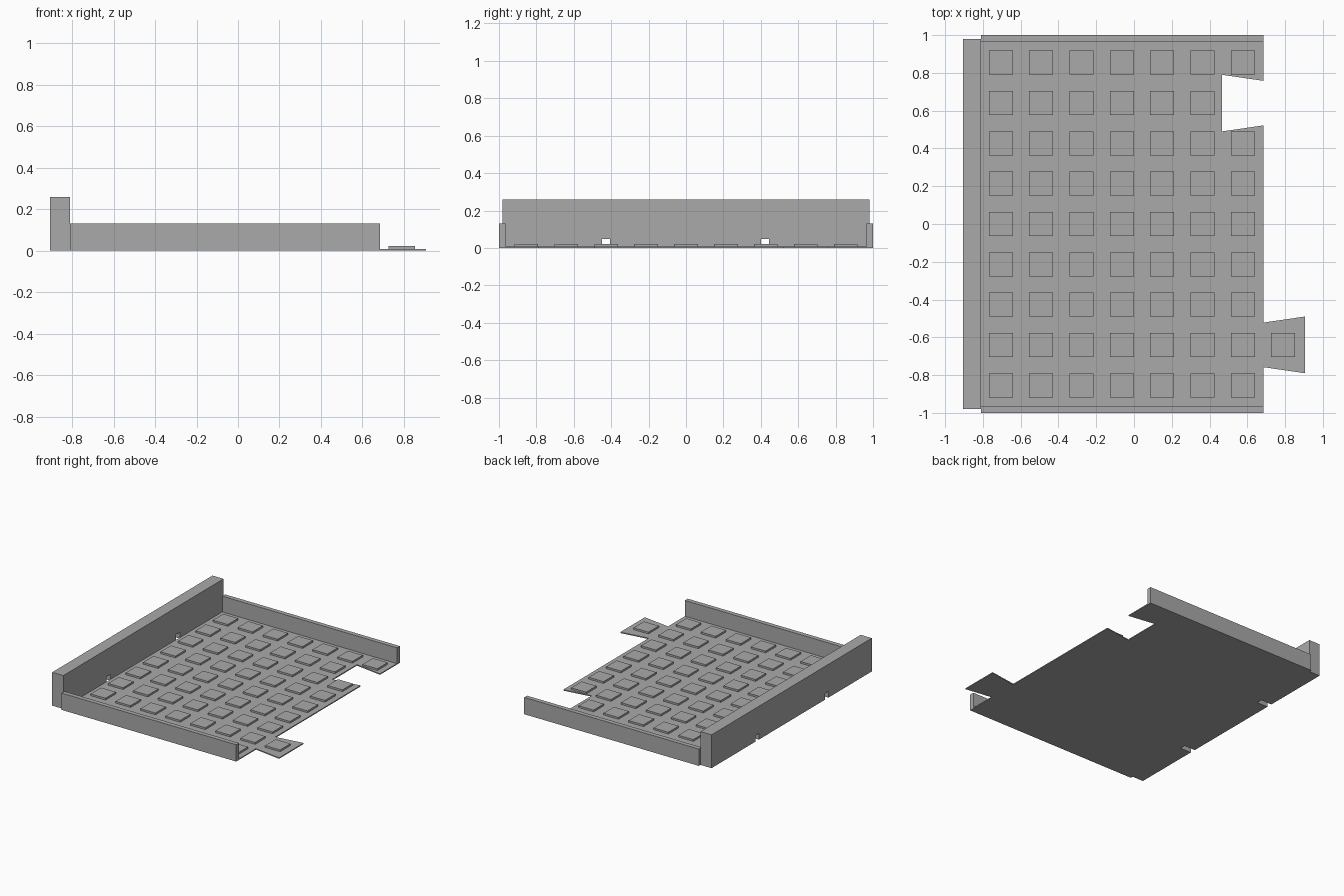
import bpy
import bmesh
from mathutils import Vector

cube = bpy.data.objects.get("Cube")
if cube:
    bpy.data.objects.remove(cube, do_unlink=True)

GREY = (0.4, 0.4, 0.4, 1.0)
grey = bpy.data.materials.new("plain grey")
grey.use_nodes = True
grey.diffuse_color = GREY
grey.node_tree.nodes["Principled BSDF"].inputs["Base Color"].default_value = GREY


def extrude_outline(name, points, direction):
    """Solid made by extruding a closed planar outline."""
    bm = bmesh.new()
    face = bm.faces.new([bm.verts.new(p) for p in points])
    result = bmesh.ops.extrude_face_region(bm, geom=[face], use_keep_orig=True)
    moved = [g for g in result["geom"] if isinstance(g, bmesh.types.BMVert)]
    bmesh.ops.translate(bm, verts=moved, vec=Vector(direction))
    bmesh.ops.recalc_face_normals(bm, faces=bm.faces)
    mesh = bpy.data.meshes.new(name)
    bm.to_mesh(mesh)
    bm.free()
    mesh.materials.append(grey)
    obj = bpy.data.objects.new(name, mesh)
    bpy.context.collection.objects.link(obj)
    return obj


def box(name, x0, x1, y0, y1, z0, z1):
    outline = [(x0, y0, z0), (x1, y0, z0), (x1, y1, z0), (x0, y1, z0)]
    return extrude_outline(name, outline, (0, 0, z1 - z0))


WALL_X, EDGE_X, FLOOR_Z = -0.81, 0.685, 0.008
PITCH, PAD, JOINT_Y = 0.2135, 0.127, 0.64

# Floor plate with a dovetail tab and a matching dovetail slot
neck, flare, reach = 0.118, 0.15, 0.22
floor = [(WALL_X, -1), (EDGE_X, -1),
         (EDGE_X, -JOINT_Y - neck), (EDGE_X + reach, -JOINT_Y - flare),
         (EDGE_X + reach, -JOINT_Y + flare), (EDGE_X, -JOINT_Y + neck),
         (EDGE_X, JOINT_Y - neck), (EDGE_X - reach, JOINT_Y - flare),
         (EDGE_X - reach, JOINT_Y + flare), (EDGE_X, JOINT_Y + neck),
         (EDGE_X, 1), (WALL_X, 1)]
extrude_outline("floor_plate", [(x, y, 0) for x, y in floor], (0, 0, FLOOR_Z))

# Side rails
for side, label in ((-1, "right"), (1, "left")):
    y0, y1 = sorted((side * 0.965, side))
    box(f"{label}_rail", WALL_X, EDGE_X, y0, y1, 0, 0.13)

# Tall end wall with two small drain notches along its foot
wall = [(-0.98, 0)]
for y in (-0.427, 0.423):
    wall += [(y - 0.022, 0), (y - 0.022, 0.048), (y + 0.022, 0.048), (y + 0.022, 0)]
wall += [(0.98, 0), (0.98, 0.258), (-0.98, 0.258)]
extrude_outline("end_wall", [(-0.905, y, z) for y, z in wall], (-0.905 * -1 + WALL_X, 0, 0))

# Grid of raised square pads, skipping the slot and adding one on the tab
cells = [(c, r) for c in range(7) for r in range(-4, 5) if (c, r) != (6, 3)]
cells.append((7, -3))
for c, r in cells:
    x, y, h = -0.705 + c * PITCH, r * PITCH, PAD / 2
    box(f"pad_{c + 1}_{r + 5}", x - h, x + h, y - h, y + h, FLOOR_Z, 0.022)
